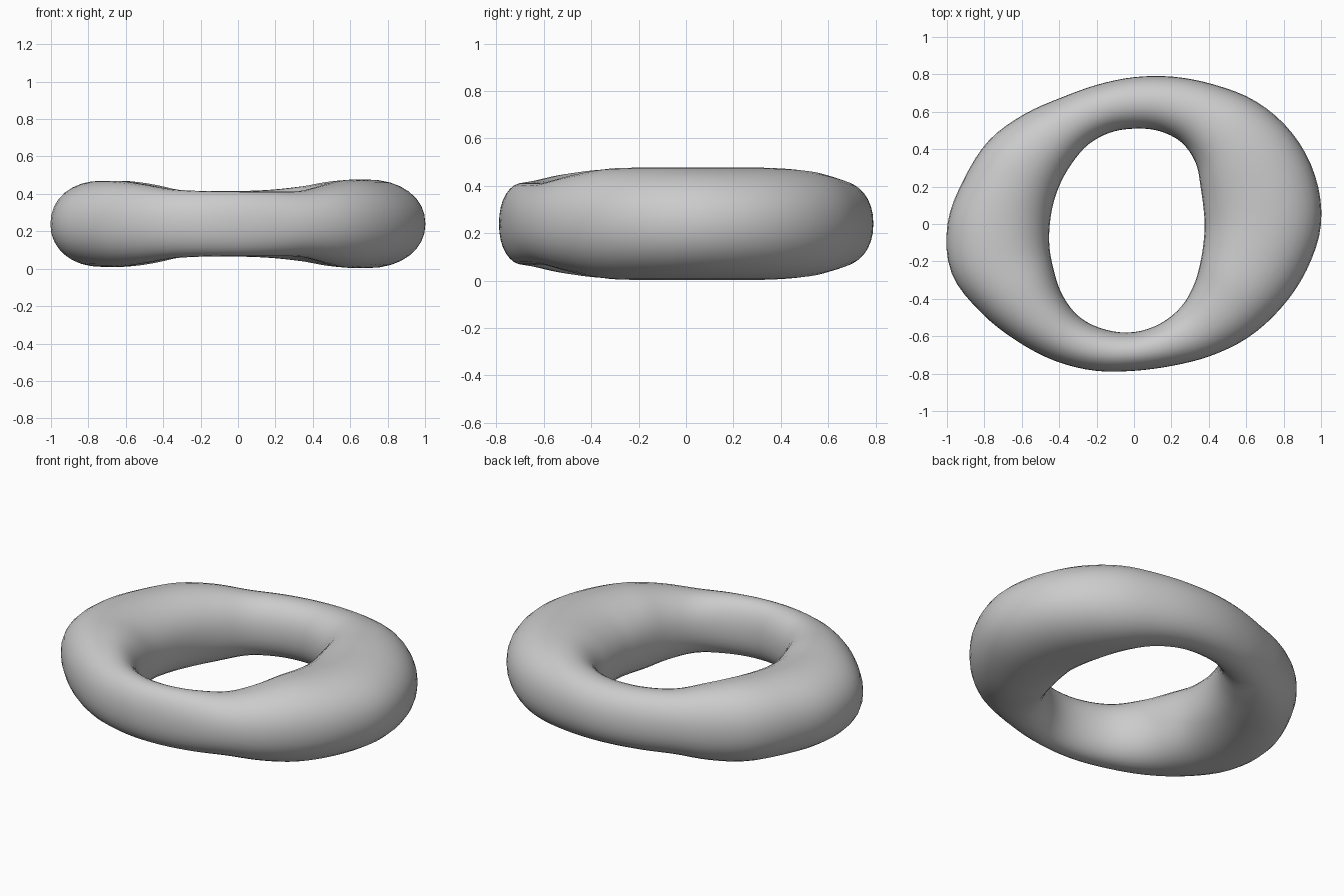
import bpy, bmesh, math

if "Cube" in bpy.data.objects:
    bpy.data.objects.remove(bpy.data.objects["Cube"])

# Ring profile sampled every 15 degrees, counter-clockwise from +x
OUTER = [1.0, 1.002, .975, .925, .86, .815, .785, .77, .78, .83, .895, .94,
         .997, 1.01, .945, .885, .845, .812, .785, .785, .815, .86, .905, .955]
INNER = [.378, .383, .41, .465, .505, .515, .51, .505, .49, .465, .45, .445,
         .45, .468, .495, .54, .577, .585, .578, .55, .508, .455, .41, .385]
HALF_H = [.237, .237, .236, .225, .2, .182, .175, .175, .182, .21, .228, .23,
          .23, .23, .228, .21, .185, .175, .173, .173, .176, .205, .232, .237]
MID_Z = 0.24
RINGS, SIDES = 96, 32


def sample(table, t):
    """Smooth periodic (Catmull-Rom) lookup, t in 0..1."""
    n = len(table)
    i, f = divmod(t * n, 1)
    a, b, c, d = (table[(int(i) + k) % n] for k in (-1, 0, 1, 2))
    return b + .5 * f * (c - a + f * (2*a - 5*b + 4*c - d + f * (3*(b - c) + d - a)))


def rounded(v, p):
    return math.copysign(abs(v) ** p, v)


# Uneven ring: oval cross-sections swept around the hole
bm = bmesh.new()
loops = []
for i in range(RINGS):
    t = i / RINGS
    ang = t * math.tau
    ro, ri, h = (sample(tab, t) for tab in (OUTER, INNER, HALF_H))
    loop = []
    for j in range(SIDES):
        s = j / SIDES * math.tau
        r = (ro + ri) / 2 + (ro - ri) / 2 * rounded(math.cos(s), .94)
        z = MID_Z + h * rounded(math.sin(s), .94)
        loop.append(bm.verts.new((r * math.cos(ang), r * math.sin(ang), z)))
    loops.append(loop)
for i in range(RINGS):
    a, b = loops[i], loops[(i + 1) % RINGS]
    for j in range(SIDES):
        k = (j + 1) % SIDES
        bm.faces.new((a[j], b[j], b[k], a[k]))
bmesh.ops.recalc_face_normals(bm, faces=bm.faces)
for f in bm.faces:
    f.smooth = True

mesh = bpy.data.meshes.new("ring")
bm.to_mesh(mesh)
bm.free()
ring = bpy.data.objects.new("ring", mesh)
bpy.context.collection.objects.link(ring)
